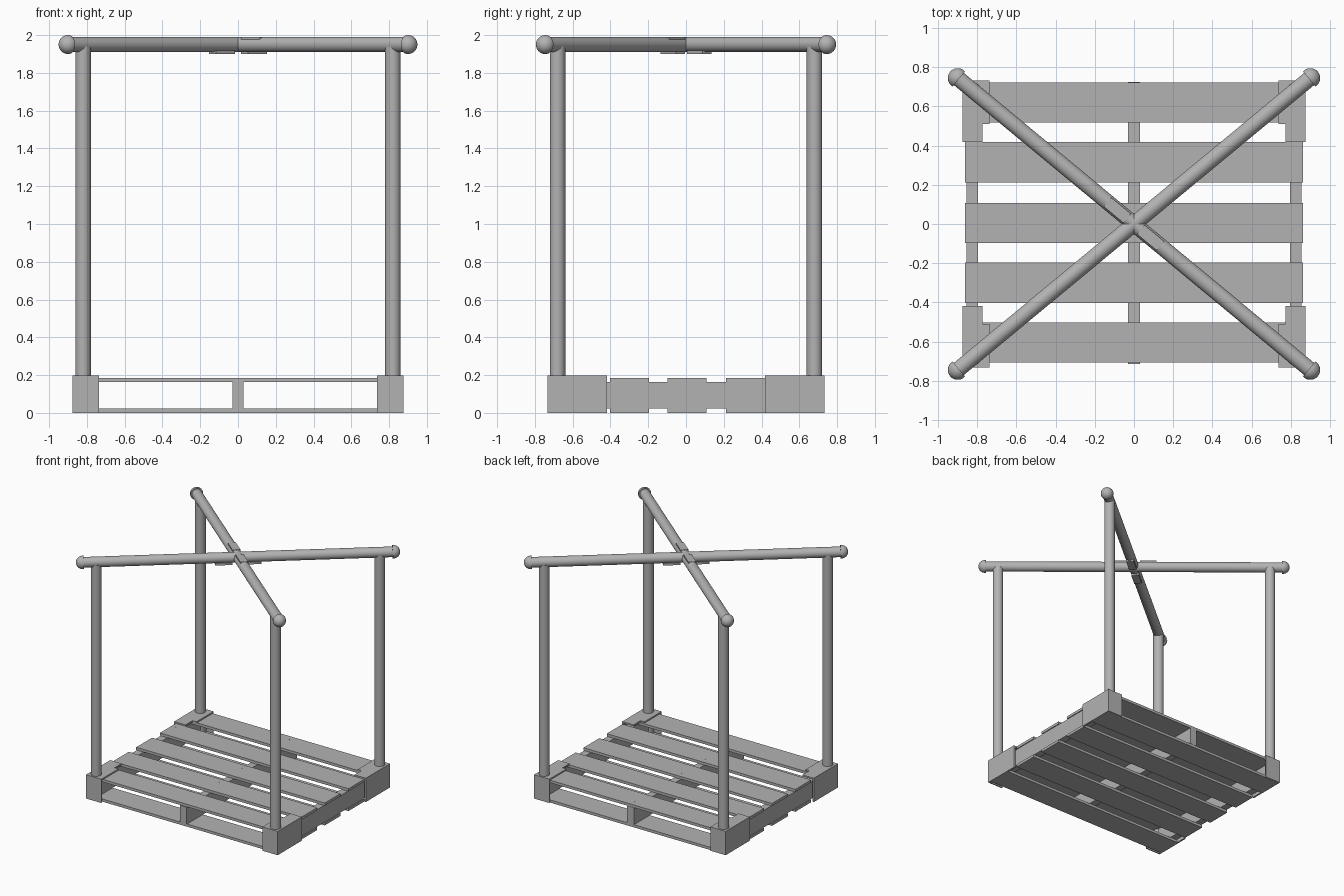
import bpy
import bmesh
import math
from mathutils import Matrix, Vector

default = bpy.data.objects.get("Cube")
if default:
    bpy.data.objects.remove(default, do_unlink=True)

# One plain grey for every part
grey = bpy.data.materials.new("plain grey")
grey.use_nodes = True
colour = (0.45, 0.45, 0.45, 1)
grey.diffuse_color = colour
grey.node_tree.nodes["Principled BSDF"].inputs["Base Color"].default_value = colour


def make(name, bm, smooth=False):
    bmesh.ops.recalc_face_normals(bm, faces=bm.faces)
    mesh = bpy.data.meshes.new(name)
    bm.to_mesh(mesh)
    bm.free()
    mesh.materials.append(grey)
    obj = bpy.data.objects.new(name, mesh)
    bpy.context.collection.objects.link(obj)
    if smooth:
        bpy.ops.object.select_all(action="DESELECT")
        obj.select_set(True)
        bpy.context.view_layer.objects.active = obj
        bpy.ops.object.shade_smooth_by_angle(angle=math.radians(40))
    return obj


def add_box(bm, low, high, turn=Matrix()):
    low, high = Vector(low), Vector(high)
    place = Matrix.Translation((low + high) / 2) @ Matrix.Diagonal((*(high - low), 1))
    bmesh.ops.create_cube(bm, size=1, matrix=turn @ place)


def box(name, low, high, turn=Matrix()):
    bm = bmesh.new()
    add_box(bm, low, high, turn)
    return make(name, bm)


def tube(name, start, end, radius, sides=32):
    start, end = Vector(start), Vector(end)
    axis = end - start
    turn = axis.to_track_quat("Z", "Y").to_matrix().to_4x4()
    bm = bmesh.new()
    bmesh.ops.create_cone(bm, cap_ends=True, segments=sides, radius1=radius,
                          radius2=radius, depth=axis.length,
                          matrix=Matrix.Translation((start + end) / 2) @ turn)
    return make(name, bm, True)


# Pallet: stringers, then slats on both sides
BOARD = 0.022
DECK = 0.185
for name, x in (("right", -0.825), ("middle", 0), ("left", 0.825)):
    box(name + "_stringer", (x - 0.03, -0.715, BOARD), (x + 0.03, 0.725, DECK - BOARD))

slat_centres = (-0.605, -0.3, 0.005, 0.315, 0.62)
for i, y in enumerate(slat_centres):
    for level, z in (("lower", 0), ("upper", DECK - BOARD)):
        box(f"{level}_slat_{i + 1}", (-0.862, y - 0.103, z), (0.862, y + 0.103, z + BOARD))

# Small nail heads in the deck
for i, y in enumerate(slat_centres):
    for x in (-0.825, 0, 0.825):
        tube(f"nail_{i + 1}", (x, y + 0.05, DECK - 0.005), (x, y + 0.05, DECK + 0.001), 0.004, 8)

# Corner brackets and upright posts
for side, sx in (("right", -1), ("left", 1)):
    for end, sy in (("front", -1), ("back", 1)):
        bm = bmesh.new()
        mirror = Matrix.Diagonal((sx, sy, 1, 1))
        add_box(bm, (0.862, 0.418, 0), (0.876, 0.733, 0.197), mirror)
        add_box(bm, (0.737, 0.724, 0), (0.862, 0.733, 0.197), mirror)
        add_box(bm, (0.772, 0.418, DECK), (0.862, 0.51, 0.197), mirror)
        add_box(bm, (0.737, 0.51, DECK), (0.862, 0.724, 0.197), mirror)
        make(f"{end}_{side}_corner_bracket", bm)
        tube(f"{end}_{side}_post", (sx * 0.82, sy * 0.68, 0.03),
             (sx * 0.82, sy * 0.68, 1.94), 0.041)

# Crossing top rails with domed end caps
RAIL_Z = 1.95
REACH = Vector((0.9, 0.745)).length
for name, sy in (("first", 1), ("second", -1)):
    angle = math.atan2(sy * 0.745, 0.9)
    turn = Matrix.Translation((0, 0, RAIL_Z)) @ Matrix.Rotation(angle, 4, "Z")
    tube(name + "_rail", turn @ Vector((-REACH, 0, 0)), turn @ Vector((REACH, 0, 0)), 0.04)
    for s in (-1, 1):
        bm = bmesh.new()
        bmesh.ops.create_uvsphere(bm, u_segments=32, v_segments=16, radius=0.05)
        cut = bmesh.ops.bisect_plane(bm, geom=bm.verts[:] + bm.edges[:] + bm.faces[:],
                                     plane_co=(-s * 0.008, 0, 0), plane_no=(-s, 0, 0),
                                     clear_outer=True)
        rim = [e for e in cut["geom_cut"] if isinstance(e, bmesh.types.BMEdge)]
        bmesh.ops.edgeloop_fill(bm, edges=rim)
        bm.transform(turn @ Matrix.Translation((s * REACH, 0, 0)))
        make(name + "_rail_end_cap", bm, True)

        # Lap plates: under the first rail, on top of the second
        low, high = (-0.05, -0.032) if sy > 0 else (0.028, 0.041)
        ends = sorted((s * 0.045, s * 0.175))
        box(name + "_rail_lap_plate", (ends[0], -0.03, low), (ends[1], 0.03, high), turn)
